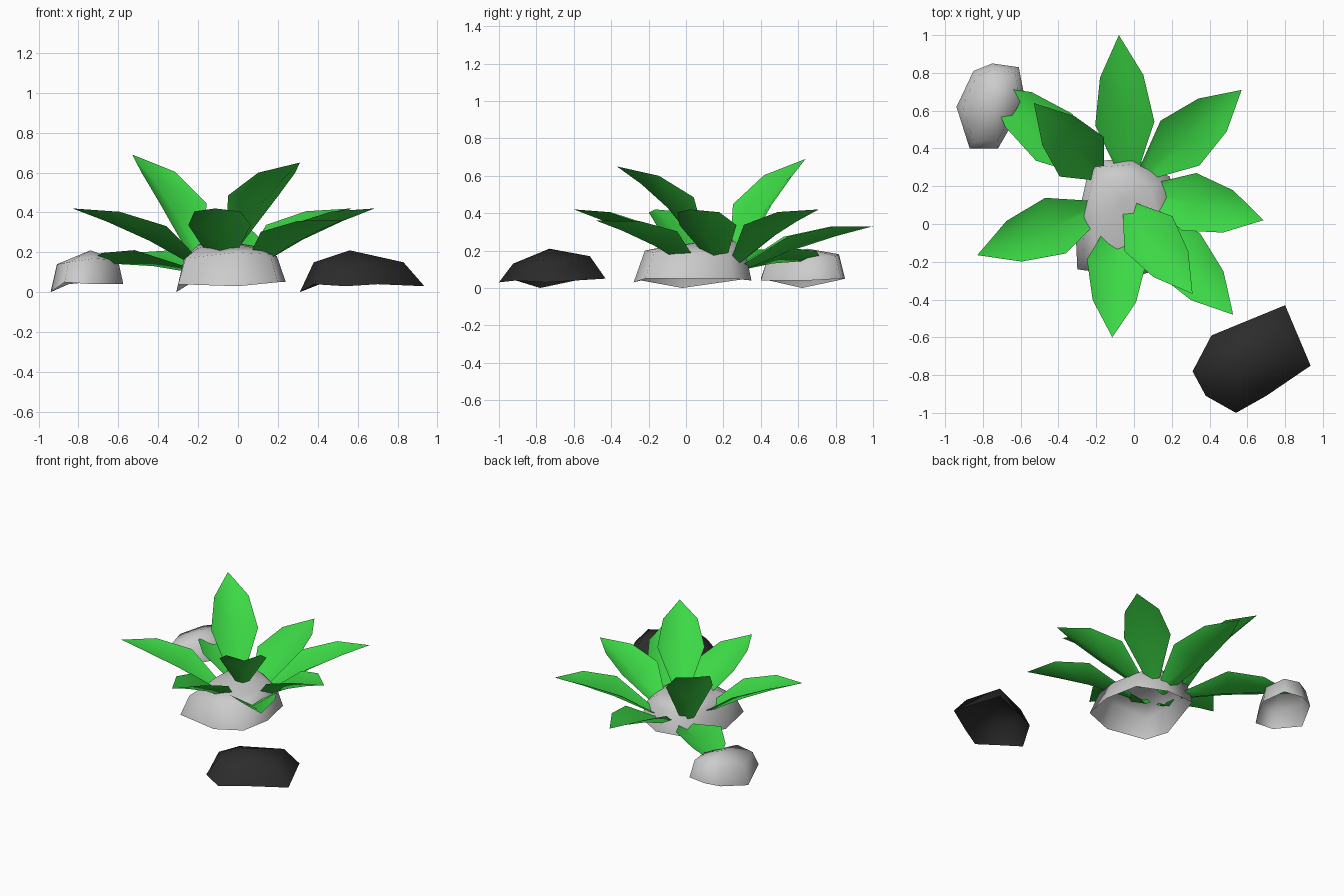
import bpy, bmesh, math
from mathutils import Vector

if "Cube" in bpy.data.objects:
    bpy.data.objects.remove(bpy.data.objects["Cube"])


def material(name, color):
    m = bpy.data.materials.new(name)
    m.diffuse_color = color
    m.use_nodes = True
    m.node_tree.nodes["Principled BSDF"].inputs["Base Color"].default_value = m.diffuse_color
    return m


green = material("leaf_green", (0.045, 0.69, 0.06, 1))
black = material("dark_stone", (0.025, 0.025, 0.025, 1))


def finish(name, bm, mat=None, angle=40):
    me = bpy.data.meshes.new(name)
    bm.to_mesh(me)
    bm.free()
    ob = bpy.data.objects.new(name, me)
    bpy.context.collection.objects.link(ob)
    if mat:
        me.materials.append(mat)
    bpy.ops.object.select_all(action='DESELECT')
    ob.select_set(True)
    bpy.context.view_layer.objects.active = ob
    bpy.ops.object.shade_smooth_by_angle(angle=math.radians(angle))
    return ob


def stone(name, base, shoulders, apex, mat=None):
    """Open-bottomed stone: uneven base rim, shrunken shoulder rings, peak.
    Each shoulder is (scale, heights); heights follow the rim."""
    bm = bmesh.new()
    c = Vector((apex[0], apex[1]))
    rings = [[bm.verts.new(p) for p in base]]
    for scale, heights in shoulders:
        ring = []
        for p, z in zip(base, heights):
            q = c + (Vector(p[:2]) - c) * scale
            ring.append(bm.verts.new((q.x, q.y, z)))
        rings.append(ring)
    n = len(base)
    for lo, hi in zip(rings, rings[1:]):
        for i in range(n):
            j = (i + 1) % n
            bm.faces.new((lo[i], lo[j], hi[j], hi[i]))
    top = bm.verts.new(apex)
    for i in range(n):
        bm.faces.new((rings[-1][i], rings[-1][(i + 1) % n], top))
    return finish(name, bm, mat, 85)


def leaf(name, base, tip, bend=0.02):
    """Pointed leaf folded upwards along its midrib, arched by bend."""
    bm = bmesh.new()
    a, b = Vector(base), Vector(tip)
    d = (b - a).normalized()
    side = Vector((-d.y, d.x, 0)).normalized()
    up = d.cross(side)
    rows = []
    # position along leaf, half width, edge lift, share of the bend
    for t, w, lift, arch in ((0, 0.04, 0.02, 0), (0.42, 0.157, 0.08, 1),
                             (0.74, 0.115, 0.055, 0.75)):
        p = a.lerp(b, t) + up * arch * bend
        rows.append([bm.verts.new(p - side * w + up * lift), bm.verts.new(p),
                     bm.verts.new(p + side * w + up * lift)])
    for r, s in zip(rows, rows[1:]):
        for k in range(2):
            bm.faces.new((r[k], s[k], s[k + 1], r[k + 1]))
    end = bm.verts.new(b)
    for k in range(2):
        bm.faces.new((rows[-1][k], end, rows[-1][k + 1]))
    bm.normal_update()
    for f in bm.faces:
        if f.normal.z < 0:
            f.normal_flip()
    return finish(name, bm, green, 80)


# central mound holding the plant
stone("center_stone",
      [(-.31, -.02, 0), (-.30, -.24, .04), (0, -.28, .03), (.20, -.22, .05),
       (.24, 0, .05), (.19, .25, .05), (0, .35, .04), (-.23, .33, .05)],
      [(.85, (.16, .17, .20, .19, .18, .18, .20, .21)),
       (.60, (.23, .22, .22, .22, .22, .23, .25, .26))], (-.06, .12, .25))

# pale stone at the back left
stone("pale_stone",
      [(-.94, .62, 0), (-.87, .40, .05), (-.72, .40, .04), (-.575, .65, .04),
       (-.61, .83, .05), (-.75, .85, .05), (-.85, .81, .04)],
      [(.84, (.14, .15, .17, .16, .17, .18, .16))], (-.74, .65, .21))

# dark stone at the front right
stone("dark_stone",
      [(.31, -.78, 0), (.38, -.91, .04), (.54, -1, .03), (.70, -.91, .04),
       (.935, -.75, .03), (.80, -.43, .05), (.41, -.59, .04)],
      [(.72, (.15, .14, .13, .14, .15, .17, .16))], (.56, -.73, .21), black)

# leaves radiating from the mound: base, tip and optional bend
for i, spec in enumerate([
        ((-.03, .25, .07), (-.08, 1.0, .33)),
        ((.06, .27, .12), (.57, .71, .42)),
        ((.08, .17, .12), (.685, .02, .42)),
        ((.06, .04, .10), (.525, -.48, .36)),
        ((-.02, .08, .21), (.31, -.37, .65), .035),
        ((-.08, .02, .12), (-.115, -.60, .42)),
        ((-.18, .08, .11), (-.83, -.165, .42)),
        ((-.18, .27, .09), (-.77, .73, .14)),
        ((-.20, .27, .13), (-.53, .64, .69), .045)]):
    leaf(f"leaf_{i + 1}", *spec)
